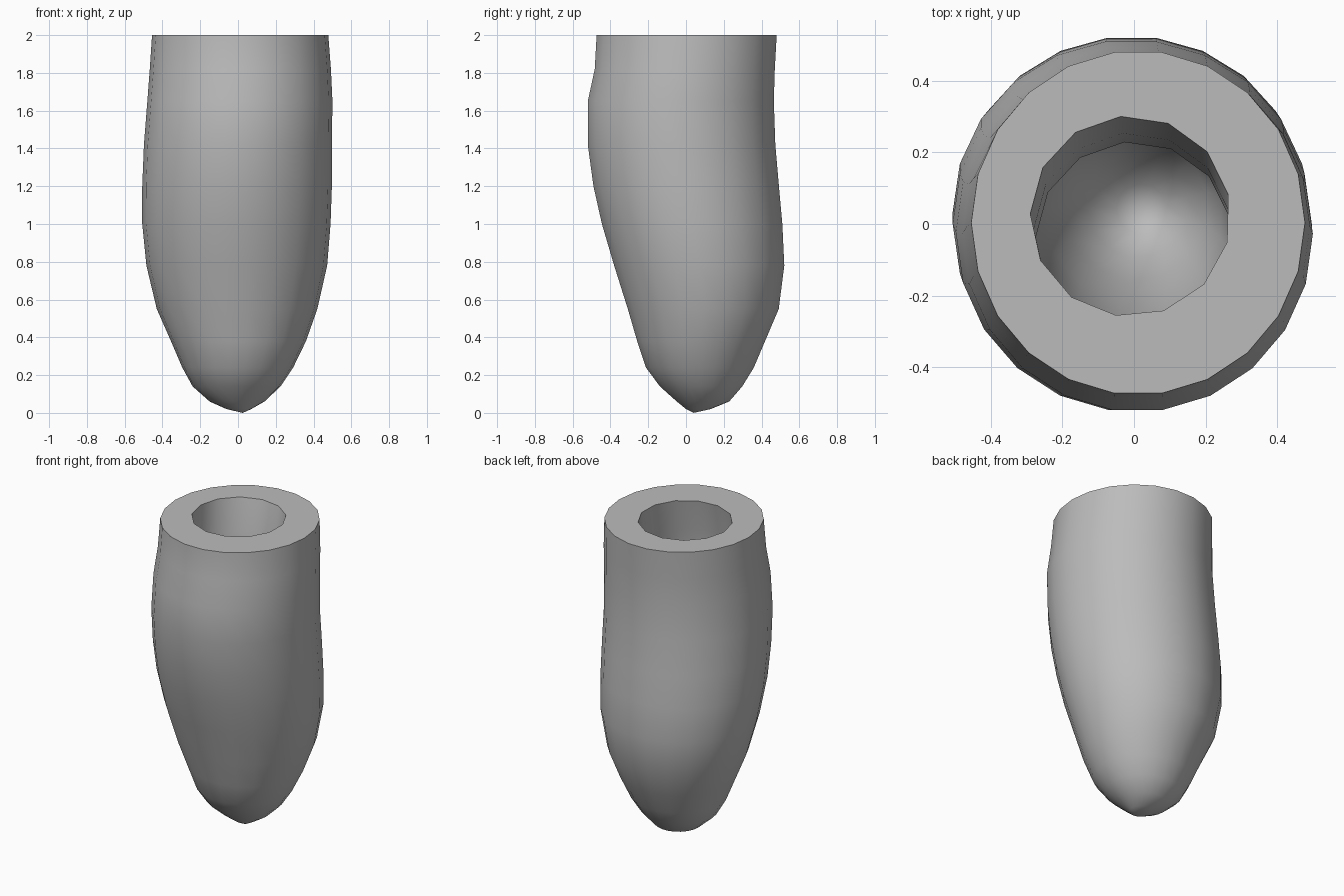
import bpy, bmesh
from math import cos, sin, pi, radians

cube = bpy.data.objects.get("Cube")
if cube:
    bpy.data.objects.remove(cube, do_unlink=True)

grey = bpy.data.materials.new("plain grey")
grey.use_nodes = True
colour = (0.5, 0.5, 0.5, 1)
grey.diffuse_color = colour
grey.node_tree.nodes["Principled BSDF"].inputs["Base Color"].default_value = colour

# Outer sections: height, left/right limits, front/back limits
OUTER = [
    (2.0, -.455, .478, -.478, .485), (1.82, -.467, .492, -.488, .475),
    (1.65, -.48, .5, -.525, .47), (1.42, -.498, .497, -.525, .478),
    (1.2, -.507, .497, -.495, .497), (1.0, -.507, .49, -.45, .515),
    (.78, -.485, .472, -.385, .525), (.55, -.43, .42, -.312, .495),
    (.38, -.355, .36, -.262, .422), (.24, -.295, .292, -.215, .362),
    (.14, -.24, .225, -.14, .3), (.06, -.15, .14, -.05, .23),
    (.02, -.06, .07, .0, .13),
]
# Cavity sections: height, centre x, centre y, radius
INNER = [
    (2.0, -.01, .022, .28), (1.8, -.005, -.02, .275), (1.6, 0, -.045, .275),
    (1.35, 0, -.035, .275), (1.1, 0, 0, .27), (.9, 0, .03, .25),
    (.72, .005, .045, .205), (.58, .01, .045, .14), (.5, .02, .042, .07),
]

bm = bmesh.new()


def ring(cx, cy, rx, ry, z, sides, turn):
    angles = [2 * pi * (i + turn) / sides for i in range(sides)]
    return [bm.verts.new((cx + rx * cos(a), cy + ry * sin(a), z)) for a in angles]


def wall(rings, tip):
    # Bridge consecutive rings and close the last one to a point
    n = len(rings[0])
    for a, b in zip(rings, rings[1:]):
        for i in range(n):
            j = (i + 1) % n
            bm.faces.new((a[i], b[i], b[j], a[j]))
    point = bm.verts.new(tip)
    last = rings[-1]
    for i in range(n):
        bm.faces.new((last[i], point, last[(i + 1) % n]))


outer = [ring((l + r) / 2, (f + b) / 2, (r - l) / 2, (b - f) / 2, z, 22, 0)
         for z, l, r, f, b in OUTER]
inner = [ring(cx, cy, r, r, z, 13, .45) for z, cx, cy, r in INNER]
wall(outer, (.025, .04, 0))
wall(inner, (.02, .04, .47))

# Flat annular rim between the two open edges
rim = [e for e in bm.edges if e.is_boundary]
bmesh.ops.triangle_fill(bm, edges=rim, use_beauty=True)
bmesh.ops.recalc_face_normals(bm, faces=bm.faces)

mesh = bpy.data.meshes.new("hollow_root")
bm.to_mesh(mesh)
bm.free()
mesh.materials.append(grey)
body = bpy.data.objects.new("hollow_root", mesh)
bpy.context.collection.objects.link(body)
bpy.context.view_layer.objects.active = body
body.select_set(True)
bpy.ops.object.shade_smooth_by_angle(angle=radians(35))
